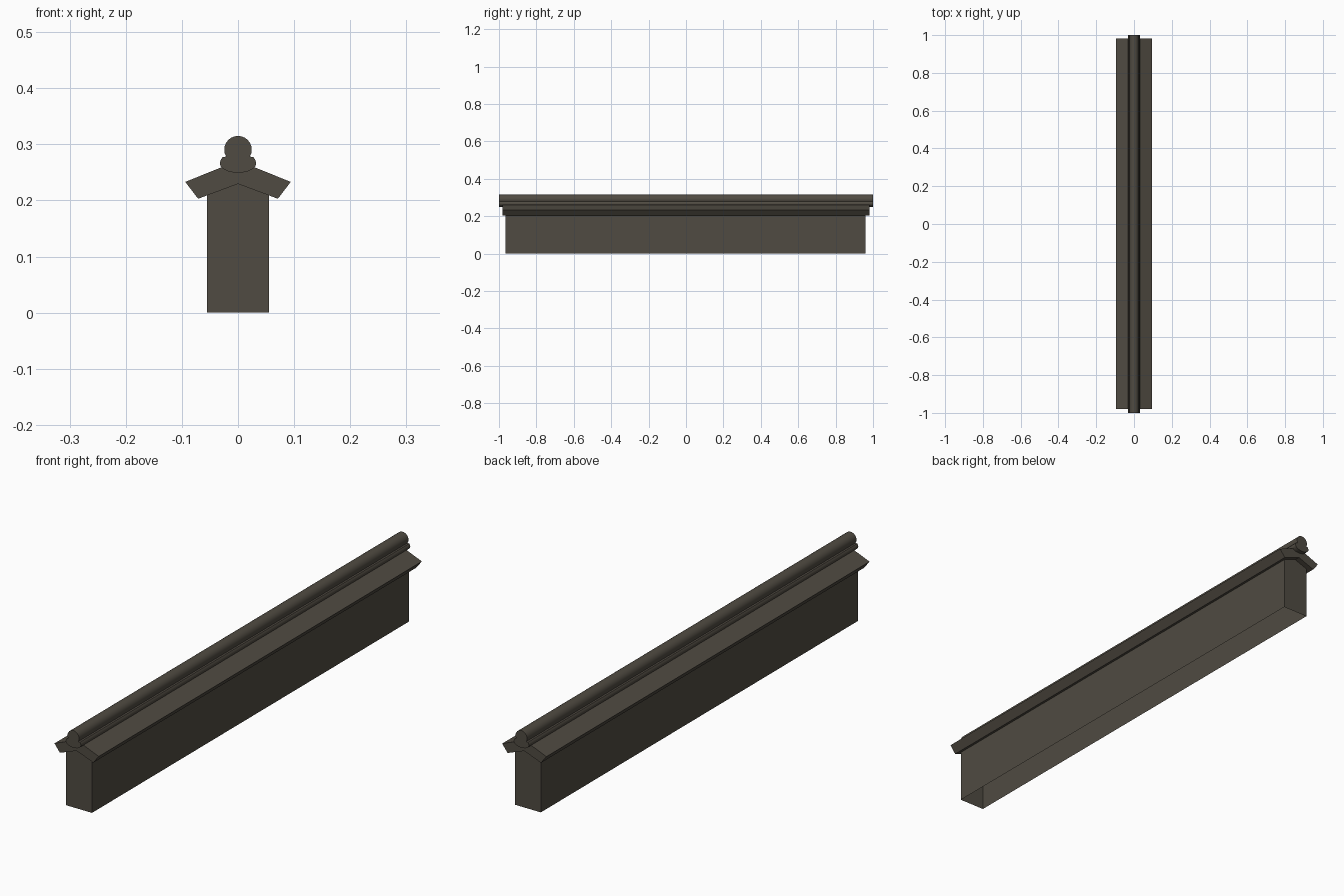
import bpy, bmesh, math

if "Cube" in bpy.data.objects:
    bpy.data.objects.remove(bpy.data.objects["Cube"])

stone = bpy.data.materials.new("dark_stone")
stone.diffuse_color = (0.080, 0.070, 0.054, 1)
stone.use_nodes = True
stone.node_tree.nodes["Principled BSDF"].inputs["Base Color"].default_value = stone.diffuse_color


def extrude_profile(name, half, y0, y1, skip=()):
    """Mirror a half profile (x >= 0, top to bottom) and sweep it along y.
    skip lists half-profile segments left open."""
    right = [(x, z) for x, z in half]
    left = [(-x, z) for x, z in reversed(half) if x > 1e-6]
    pts = right + left
    n = len(pts)
    bm = bmesh.new()
    a = [bm.verts.new((x, y0, z)) for x, z in pts]
    b = [bm.verts.new((x, y1, z)) for x, z in pts]
    for i in range(n):
        if i not in skip:
            j = (i + 1) % n
            bm.faces.new((a[i], b[i], b[j], a[j]))
    bm.faces.new(a)
    bm.faces.new(b[::-1])
    bmesh.ops.recalc_face_normals(bm, faces=bm.faces)
    me = bpy.data.meshes.new(name)
    bm.to_mesh(me)
    bm.free()
    me.materials.append(stone)
    ob = bpy.data.objects.new(name, me)
    bpy.context.collection.objects.link(ob)
    return ob


# Wall: hollow underneath, gabled ends running up to the roof
extrude_profile("wall", [(0, 0.2295), (0.055, 0.209), (0.055, 0)],
                -0.965, 0.96, skip=(2,))

# Pitched coping roof with slanted eaves
extrude_profile("coping_roof",
                [(0, 0.271), (0.094, 0.233), (0.071, 0.203), (0, 0.2295)],
                -0.98, 0.982)

# Ridge roll: round bead on a wider rounded foot
bead = [(0.0245 * math.sin(math.radians(t)), 0.2905 + 0.0245 * math.cos(math.radians(t)))
        for t in range(0, 121, 15)]
foot = [(0.0275, 0.277), (0.031, 0.272), (0.0325, 0.266), (0.031, 0.261),
        (0.026, 0.256), (0.016, 0.251), (0, 0.249)]
ridge = extrude_profile("ridge_roll", bead + foot, -1, 1)

bpy.ops.object.select_all(action='DESELECT')
ridge.select_set(True)
bpy.context.view_layer.objects.active = ridge
bpy.ops.object.shade_smooth_by_angle(angle=math.radians(35))
